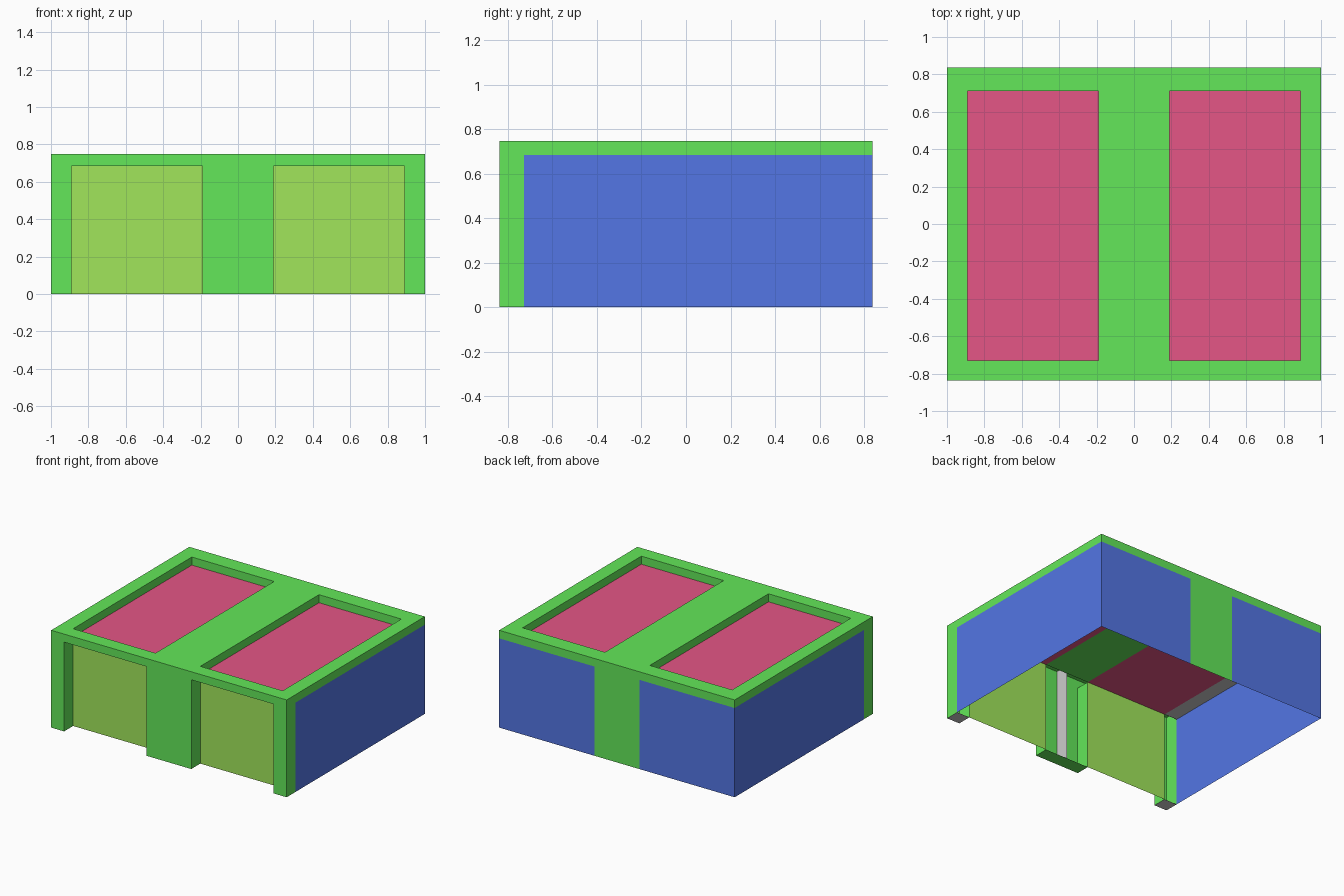
import bpy, bmesh

if "Cube" in bpy.data.objects:
    bpy.data.objects.remove(bpy.data.objects["Cube"])

X0, X1, X2 = 0.19, 0.89, 1.0            # bay inner edge, bay outer edge, outside
YF, YD, YP, YB = -0.838, -0.729, 0.711, 0.838   # front, doors, panel back edge, back
ZP, ZT = 0.685, 0.747                   # panel level, top


def material(name, rgb):
    m = bpy.data.materials.new(name)
    m.diffuse_color = (*rgb, 1)
    m.use_nodes = True
    m.node_tree.nodes["Principled BSDF"].inputs["Base Color"].default_value = m.diffuse_color
    return m


GREEN = material("green", (0.125, 0.80, 0.10))
LIME = material("lime", (0.356, 0.79, 0.105))
BLUE = material("blue", (0.087, 0.18, 0.78))
PINK = material("pink", (0.78, 0.093, 0.238))


def sheets(name, mat, rects, mirror=True):
    """Flat rectangles: (facing, level, (a0, a1), (b0, b1)); a, b are the other axes in xyz order."""
    bm = bmesh.new()
    for facing, level, a, b in rects:
        axis = "xyz".index(facing[1])
        verts = []
        for u, v in ((a[0], b[0]), (a[1], b[0]), (a[1], b[1]), (a[0], b[1])):
            co = [u, v]
            co.insert(axis, level)
            verts.append(bm.verts.new(co))
        face = bm.faces.new(verts)
        face.normal_update()
        if (face.normal[axis] > 0) != (facing[0] == "+"):
            face.normal_flip()
    bmesh.ops.remove_doubles(bm, verts=bm.verts, dist=0.0001)
    me = bpy.data.meshes.new(name)
    bm.to_mesh(me)
    bm.free()
    if mat:
        me.materials.append(mat)
    ob = bpy.data.objects.new(name, me)
    bpy.context.collection.objects.link(ob)
    if mirror:
        ob.modifiers.new("mirror", "MIRROR")
    return ob


bay, rim, half = (X0, X1), (X1, X2), (0, X0)
lip = (ZP, ZT)

# Roof frame: top strips, outer lip, recess walls, undersides
sheets("roof_frame", GREEN, [
    ("+z", ZT, half, (YF, YB)),
    ("+z", ZT, rim, (YF, YB)),
    ("+z", ZT, bay, (YF, YD)),
    ("+z", ZT, bay, (YP, YB)),
    ("-y", YF, (0, X2), lip),
    ("+y", YB, (0, X2), lip),
    ("+x", X2, (YF, YB), lip),
    ("+x", X0, (YD, YP), lip),
    ("-x", X1, (YD, YP), lip),
    ("+y", YD, bay, lip),
    ("-y", YP, bay, lip),
    ("-z", ZP, half, (YD, YB)),
    ("-z", ZP, bay, (YF, YD)),
    ("-z", ZP, bay, (YP, YB)),
])
# Grey underside of the side rims
sheets("rim_underside", None, [("-z", ZP, rim, (YD, YB))])

# Front posts, hollow towards the inside
sheets("front_posts", GREEN, [
    ("-y", YF, half, (0, ZP)),
    ("-y", YF, rim, (0, ZP)),
    ("+x", X0, (YF, YD), (0, ZP)),
    ("-x", X1, (YF, YD), (0, ZP)),
    ("+x", X2, (YF, YD), (0, ZP)),
    ("-z", 0, half, (YF, YD)),
])
sheets("corner_post_foot", None, [("-z", 0, rim, (YF, YD))])
sheets("centre_post_web", None, [("+x", 0, (YF, YD), (0, ZT))], mirror=False)

# Back centre strip
sheets("back_post", GREEN, [("+y", YB, half, (0, ZP))])

# Blue side and back walls
sheets("walls", BLUE, [
    ("+x", X2, (YD, YB), (0, ZP)),
    ("+y", YB, (X0, X2), (0, ZP)),
])

# Recessed doors and roof panels
sheets("doors", LIME, [("-y", YD, bay, (0, ZP))])
sheets("roof_panels", PINK, [("+z", ZP, bay, (YD, YP))])
